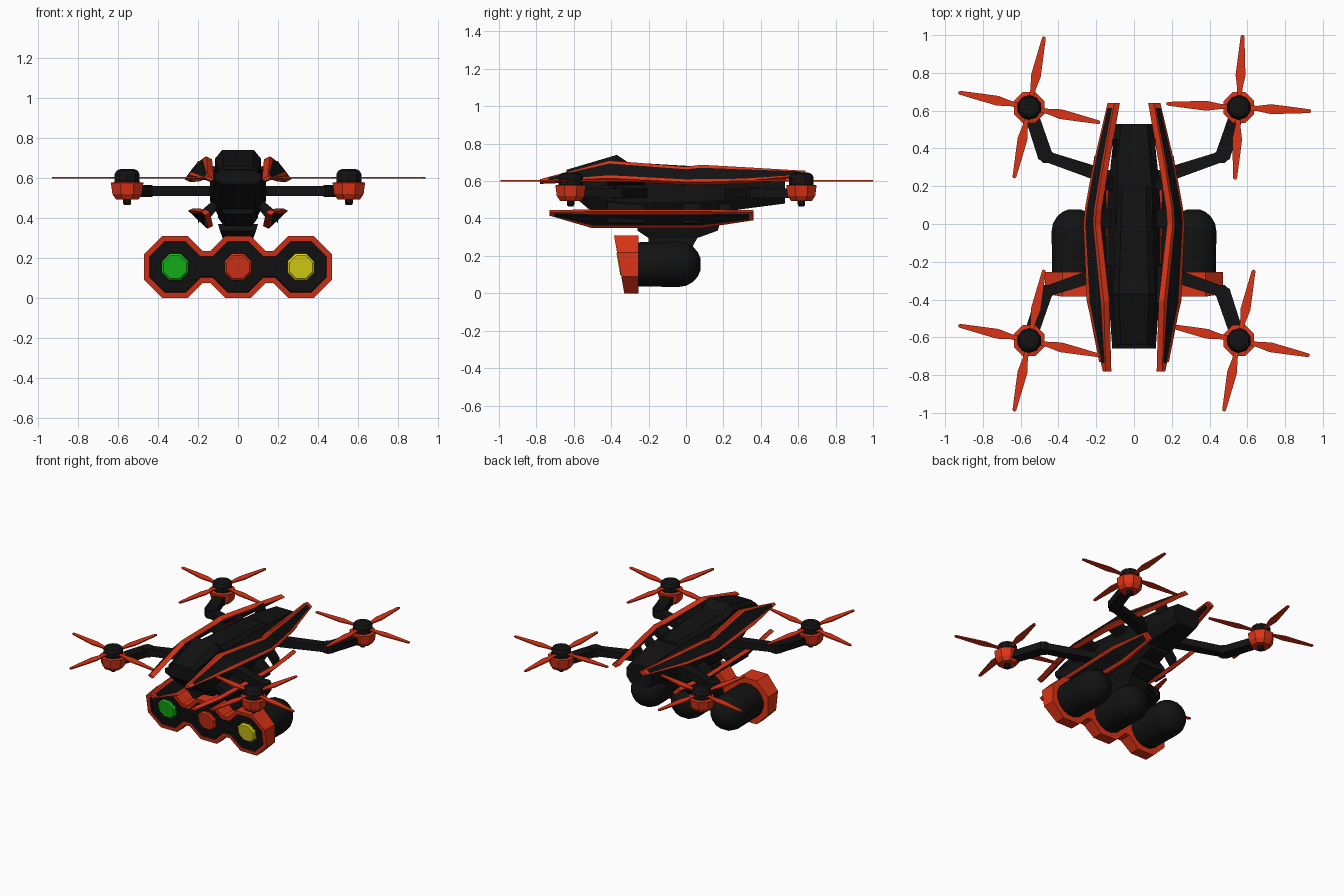
import bpy, bmesh
from math import sin, cos, pi, radians
from mathutils import Matrix, Vector

cube = bpy.data.objects.get("Cube")
if cube:
    bpy.data.objects.remove(cube)


def material(name, color):
    m = bpy.data.materials.new(name)
    m.use_nodes = True
    m.diffuse_color = (*color, 1)
    m.node_tree.nodes["Principled BSDF"].inputs["Base Color"].default_value = (*color, 1)
    return m


BLACK = material("black", (0.006, 0.006, 0.006))
ORANGE = material("orange_red", (0.72, 0.034, 0.008))
GREEN = material("green", (0.008, 0.5, 0.01))
YELLOW = material("yellow", (0.74, 0.68, 0.008))


def finish(name, bm, mats, smooth=False):
    bmesh.ops.recalc_face_normals(bm, faces=bm.faces)
    mesh = bpy.data.meshes.new(name)
    bm.to_mesh(mesh)
    bm.free()
    for m in mats:
        mesh.materials.append(m)
    ob = bpy.data.objects.new(name, mesh)
    bpy.context.collection.objects.link(ob)
    if smooth:
        bpy.ops.object.select_all(action='DESELECT')
        ob.select_set(True)
        bpy.context.view_layer.objects.active = ob
        bpy.ops.object.shade_smooth_by_angle(angle=radians(35))
    return ob


def loft(name, rings, mats, rule=None, smooth=False):
    """Skin a list of equal point rings and cap both ends."""
    bm = bmesh.new()
    loops = [[bm.verts.new(p) for p in ring] for ring in rings]
    n = len(loops[0])
    for i, (a, b) in enumerate(zip(loops, loops[1:])):
        for j in range(n):
            k = (j + 1) % n
            f = bm.faces.new((a[j], a[k], b[k], b[j]))
            f.material_index = rule(i, j) if rule else 0
    bm.faces.new(loops[0])
    bm.faces.new(loops[-1])
    return finish(name, bm, mats, smooth)


def circle(r, n):
    return [(r * cos((i + .5) * 2 * pi / n), r * sin((i + .5) * 2 * pi / n)) for i in range(n)]


def lathe_z(name, x, y, profile, n, mat, smooth=False):
    rings = [[(x + u, y + v, z) for u, v in circle(r, n)] for r, z in profile]
    return loft(name, rings, [mat], smooth=smooth)


def hull(name, stations):
    """Chamfered box section along y: (y, half width, bottom, top)."""
    rings = []
    for y, w, b, t in stations:
        c = (t - b) * .3
        half = [(w * .7, b), (w, b + c), (w, t - c), (w * .7, t)]
        rings.append([(x, y, z) for x, z in half] + [(-x, y, z) for x, z in reversed(half)])
    return loft(name, rings, [BLACK])


# Fuselage
hull("fuselage", [(-.66, .115, .57, .64), (-.52, .125, .45, .66), (-.3, .14, .41, .66),
                  (.1, .14, .42, .66), (.3, .125, .45, .65), (.53, .1, .48, .62)])
hull("canopy", [(-.64, .1, .6, .66), (-.37, .115, .6, .74), (-.31, .11, .6, .7), (.2, .09, .6, .67)])
hull("keel", [(-.5, .09, .42, .5), (-.38, .1, .36, .5), (.08, .1, .36, .5), (.25, .09, .42, .5)])


def fin(name, side, stations, inward):
    """Framed plate: (y, upper x, upper z, lower x, lower z) along its length."""
    # Short extra stations at both ends close the orange frame
    def mix(a, b, t):
        return [p + (q - p) * t for p, q in zip(a, b)]
    st = [stations[0], mix(stations[0], stations[1], .12), *stations[1:-1],
          mix(stations[-1], stations[-2], .08), stations[-1]]
    rings = []
    for y, ux, uz, lx, lz in st:
        face = [mix((lx, lz), (ux, uz), t) for t in (0, .17, .83, 1)]
        back = [(x + inward[0], z + inward[1]) for x, z in reversed(face)]
        rings.append([(side * x, y, z) for x, z in face + back])
    last = len(st) - 2
    loft(name, rings, [ORANGE, BLACK],
         lambda i, j: 1 if j in (1, 5) and 0 < i < last else 0)


UPPER = [(-.78, .15, .61, .165, .6), (-.41, .16, .71, .25, .615), (0, .205, .677, .268, .595),
         (.08, .2, .687, .26, .595), (.3, .165, .675, .22, .6), (.64, .105, .655, .14, .632)]
LOWER = [(-.73, .185, .432, .165, .415), (-.5, .23, .437, .15, .348), (.08, .25, .437, .155, .348),
         (.36, .21, .432, .17, .39)]

# Fins, their struts, and the arms
for side, label in ((1, "left"), (-1, "right")):
    fin(label + "_upper_fin", side, UPPER, (-.03, -.015))
    fin(label + "_lower_fin", side, LOWER, (-.025, .012))
    for i, (y, h) in enumerate(((-.32, .1), (.03, .05), (.21, .03), (.4, .05))):
        reach = .2 - .25 * max(0, y - .05)
        for level, (z0, z1) in (("upper", (.57, .64)), ("lower", (.5, .4))):
            if level == "lower" and y > .3:
                continue
            ends = ((.08, z0), (reach, z1))
            loft(f"{label}_{level}_strut_{i + 1}",
                 [[(side * x, y - h, z - .025), (side * x, y + h, z - .025),
                   (side * x, y + h, z + .025), (side * x, y - h, z + .025)] for x, z in ends], [BLACK])
    for front, end in ((-1, "front"), (1, "rear")):
        path = [(.1, .235), (.47, .36), (.55, .6)]
        across = [(-.015, .036), (-.036, .018), (-.035, .01)]
        rings = []
        for (x, y), (dx, dy) in zip(path, across):
            rings.append([(side * (x + s * dx), front * (y + s * dy), .535 + h)
                          for s, h in ((-1, -.025), (1, -.025), (1, .025), (-1, .025))])
        loft(f"{label}_{end}_arm", rings, [BLACK])
        loft(f"{label}_{end}_elbow", [[(side * .465 + u, front * .36 + v, z) for u, v in circle(.04, 8)]
                                      for z in (.505, .565)], [BLACK])

        # Motor and rotor
        mx, my = side * .555, front * .617
        tag = f"{label}_{end}_"
        lathe_z(tag + "motor_cup", mx, my, [(.06, .493), (.08, .52), (.088, .577), (.07, .58)], 8, ORANGE)
        lathe_z(tag + "motor_foot", mx, my, [(.016, .465), (.022, .475), (.022, .5)], 8, BLACK)
        lathe_z(tag + "hub", mx, my, [(.066, .575), (.066, .62), (.055, .638), (.035, .646)], 10, BLACK)
        turn = -3 if (side, front) == (1, 1) else -12
        for b in range(4):
            rot = Matrix.Rotation(radians(turn + 90 * b), 3, 'Z')
            rings = []
            for r, w in ((.04, .012), (.1, .014), (.17, .026), (.25, .02), (.375, .01), (.383, .005)):
                rings.append([rot @ Vector((r, s * w, h)) + Vector((mx, my, .603))
                              for s, h in ((-1, -.004), (1, -.004), (1, .004), (-1, .004))])
            loft(f"{tag}blade_{b + 1}", rings, [ORANGE])

# Mount between the keel and the lamps
loft("lamp_mount", [[(x * w, y, z) for x, y in ((-1, a), (1, a), (1, b), (-1, b))]
                    for w, a, b, z in ((.1, -.26, .18, .37), (.09, -.26, .17, .335),
                                       (.075, -.2, .06, .295), (.075, -.2, .03, .24))], [BLACK])


# Lamp front plate: three joined octagons with a leaning face
def lean(z):
    return -.33 - .177 * z


right = [(.064, .31), (.139, .235), (.176, .235), (.251, .31), (.379, .31), (.47, .219)]
top = [(-x, z) for x, z in reversed(right)] + right
outline = top + [(x, .31 - z) for x, z in reversed(top)]
bm = bmesh.new()
front = [bm.verts.new((x, lean(z), z)) for x, z in outline]
back = [bm.verts.new((x, -.255, z)) for x, z in outline]
for i in range(len(front)):
    k = (i + 1) % len(front)
    bm.faces.new((front[i], front[k], back[k], back[i]))
bm.faces.new(back)
panel = bm.faces.new(front)
bmesh.ops.recalc_face_normals(bm, faces=bm.faces)
bmesh.ops.inset_region(bm, faces=[panel], thickness=.028, use_even_offset=True)
recess = bmesh.ops.inset_region(bm, faces=[panel], thickness=.002, depth=-.015)
for f in [panel] + recess["faces"]:
    f.material_index = 1
finish("lamp_plate", bm, [ORANGE, BLACK])

# Lamp pods and lenses
for x, label, mat in ((-.315, "right", GREEN), (0, "centre", ORANGE), (.315, "left", YELLOW)):
    dome = [(.124 * cos(a), -.04 + .122 * sin(a)) for a in (0, .35, .7, 1.0, 1.3)]
    loft(label + "_lamp_pod", [[(x + u, y, .155 + v) for u, v in circle(r, 16)]
                               for r, y in [(.12, -.26)] + dome], [BLACK], smooth=True)
    loft(label + "_lens", [[(x + u, lean(.155 + v) + d, .155 + v) for u, v in circle(r, 8)]
                           for r, d in ((.073, .03), (.073, .005), (.062, -.004))], [mat])
